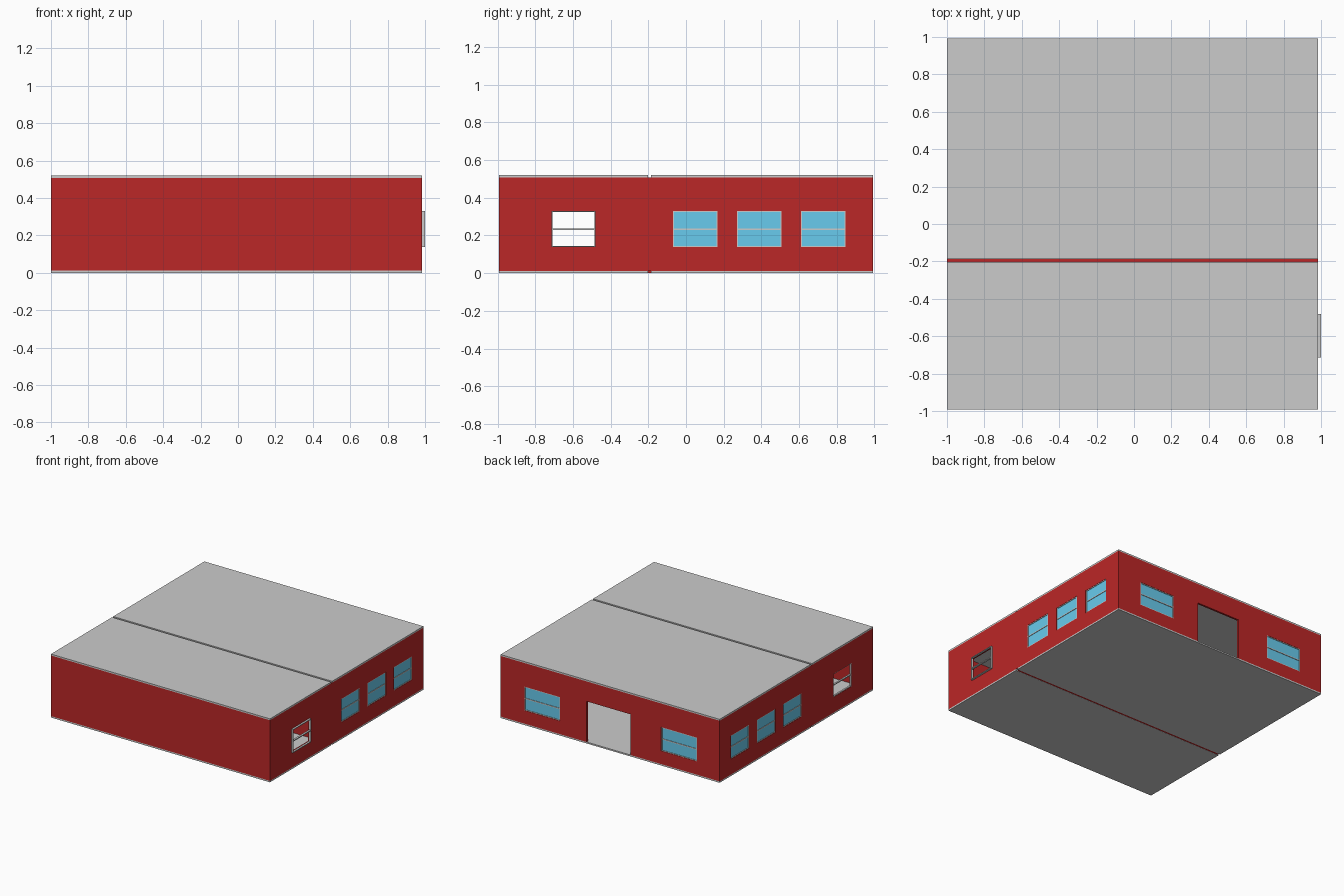
import bpy, bmesh
from mathutils import Vector

if "Cube" in bpy.data.objects:
    bpy.data.objects.remove(bpy.data.objects["Cube"])

X0, X1, Y0, Y1 = -1.0, 0.985, -0.993, 0.993
SLAB, TOP, T = 0.012, 0.52, 0.016        # slab thickness, height, wall thickness
GAP0, GAP1 = -0.203, -0.187              # partition line between the two rooms


def material(name, rgb):
    m = bpy.data.materials.new(name)
    m.diffuse_color = (*rgb, 1)
    m.use_nodes = True
    m.node_tree.nodes["Principled BSDF"].inputs["Base Color"].default_value = m.diffuse_color
    return m


RED = material("red_paint", (0.5, 0.02, 0.02))
BLUE = material("blue_glass", (0.14, 0.6, 0.85))


def finish(name, bm, mat=None):
    bmesh.ops.recalc_face_normals(bm, faces=bm.faces)
    me = bpy.data.meshes.new(name)
    bm.to_mesh(me)
    bm.free()
    ob = bpy.data.objects.new(name, me)
    bpy.context.collection.objects.link(ob)
    if mat:
        me.materials.append(mat)
    return ob


def panel(name, axis, u, z, d, holes=(), mat=None):
    """Upright panel along axis, u/z/d are (min, max) ranges; holes are (u0, u1, z0, z1)."""
    us = sorted({*u, *(v for h in holes for v in h[:2])})
    zs = sorted({*z, *(v for h in holes for v in h[2:])})
    place = (lambda a, b: (a, d[0], b)) if axis == "x" else (lambda a, b: (d[0], a, b))
    bm = bmesh.new()
    grid = {(a, b): bm.verts.new(place(a, b)) for a in us for b in zs}
    for a0, a1 in zip(us, us[1:]):
        for b0, b1 in zip(zs, zs[1:]):
            ca, cb = (a0 + a1) / 2, (b0 + b1) / 2
            if not any(h[0] < ca < h[1] and h[2] < cb < h[3] for h in holes):
                bm.faces.new([grid[a0, b0], grid[a1, b0], grid[a1, b1], grid[a0, b1]])
    bmesh.ops.delete(bm, geom=[v for v in bm.verts if not v.link_faces], context="VERTS")
    depth = d[1] - d[0]
    ext = bmesh.ops.extrude_face_region(bm, geom=bm.faces[:], use_keep_orig=True)
    move = Vector((0, depth, 0)) if axis == "x" else Vector((depth, 0, 0))
    bmesh.ops.translate(bm, vec=move, verts=[g for g in ext["geom"]
                                             if isinstance(g, bmesh.types.BMVert)])
    return finish(name, bm, mat)


def window(name, axis, hole, d, glazed=True):
    """Thin frame with a middle rail, optionally with a glass pane."""
    u0, u1, z0, z1 = hole
    b, r, zm = 0.006, 0.004, (z0 + z1) / 2
    lights = [(u0 + b, u1 - b, z0 + b, zm - r), (u0 + b, u1 - b, zm + r, z1 - b)]
    panel(name + "_frame", axis, (u0, u1), (z0, z1), d, lights)
    if glazed:
        m = (d[0] + d[1]) / 2
        panel(name + "_glass", axis, (u0 + b, u1 - b), (z0 + b, z1 - b),
              (m - 0.002, m + 0.002), mat=BLUE)


# Floor and roof slabs, one pair for each room
for room, ya, yb in (("front", Y0, GAP0), ("back", GAP1, Y1)):
    panel(room + "_floor", "x", (X0, X1), (0, SLAB), (ya, yb))
    panel(room + "_roof", "x", (X0, X1), (TOP - SLAB, TOP), (ya, yb))

# Openings
WZ = (SLAB, TOP - SLAB)
open_hole = (-0.715, -0.48, 0.138, 0.33)
side_holes = [(s, s + 0.238, 0.138, 0.33) for s in (-0.07, 0.27, 0.61)]
back_holes = [(0.445, 0.77, 0.12, 0.315), (-0.795, -0.47, 0.12, 0.315)]
door_hole = (-0.19, 0.205, SLAB, 0.345)

# Walls
panel("front_wall", "x", (X0, X1), WZ, (Y0, Y0 + T), mat=RED)
panel("back_wall", "x", (X0, X1), WZ, (Y1 - T, Y1), back_holes + [door_hole], RED)
panel("partition_wall", "x", (X0 + T, X1 - T), (0.001, TOP - SLAB), (GAP0, GAP1), mat=RED)
for side, xa in (("left", X0), ("right", X1 - T)):
    panel(side + "_wall", "y", (Y0 + T, Y1 - T), WZ, (xa, xa + T),
          side_holes + [open_hole], RED)
    # Glazed windows of the back room
    for i, h in enumerate(side_holes):
        window(f"{side}_window_{i + 1}", "y", h, (xa + 0.002, xa + T - 0.002))

# Open window frames of the front room; the right one stands proud of the wall
window("left_open_window", "y", open_hole, (X0 + 0.002, X0 + T), glazed=False)
window("right_open_window", "y", open_hole, (X1 - 0.001, 1.0), glazed=False)

# Back windows
for i, h in enumerate(back_holes):
    window(f"back_window_{i + 1}", "x", h, (Y1 - T + 0.002, Y1 - 0.002))
